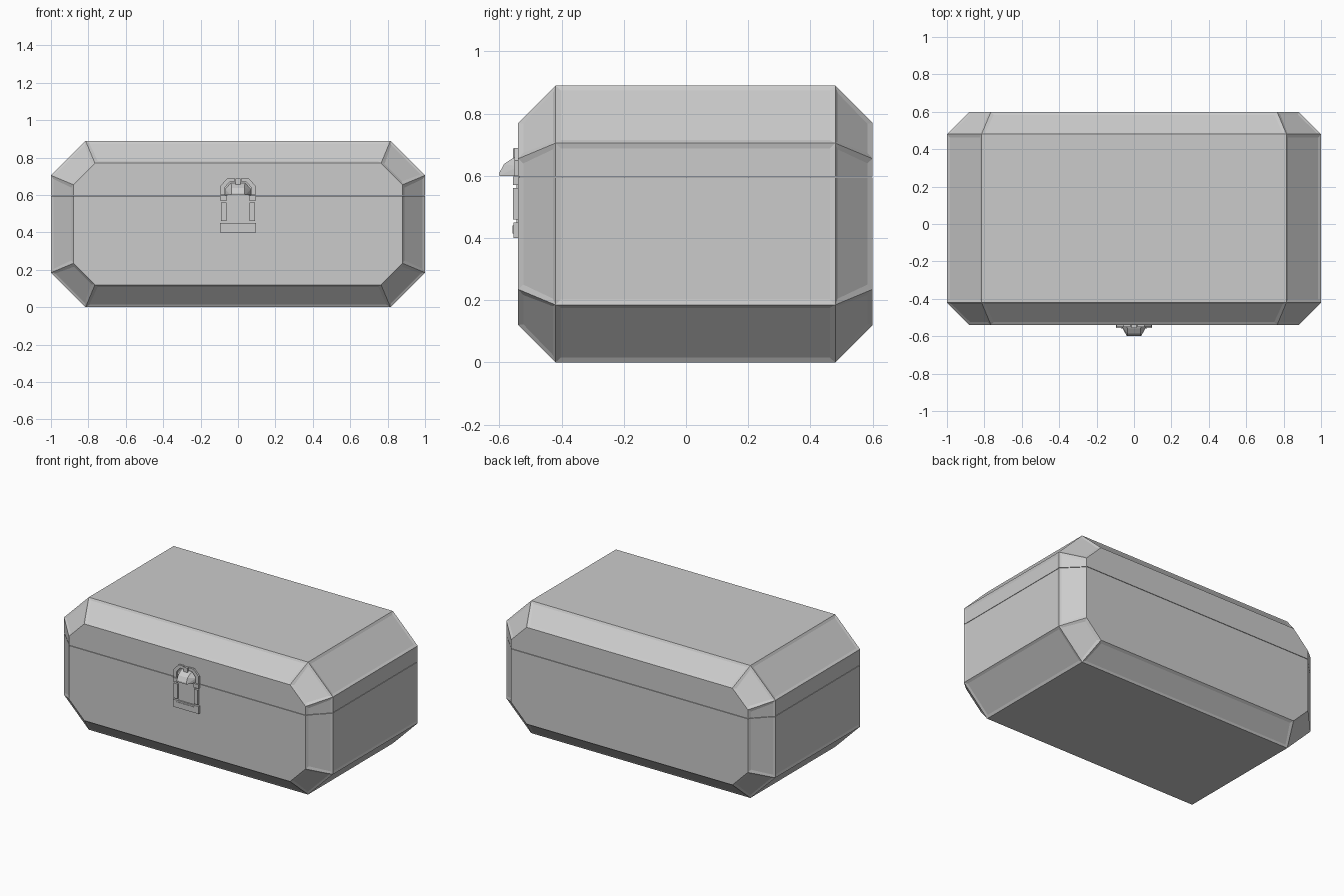
import bpy, bmesh
from mathutils import Vector

if "Cube" in bpy.data.objects:
    bpy.data.objects.remove(bpy.data.objects["Cube"])


def finish(name, bm):
    bmesh.ops.recalc_face_normals(bm, faces=bm.faces)
    me = bpy.data.meshes.new(name)
    bm.to_mesh(me)
    bm.free()
    ob = bpy.data.objects.new(name, me)
    bpy.context.collection.objects.link(ob)
    return ob


def octagon(bm, y, w, z0, z1, cx, cz):
    pts = [(cx, z0), (w, cz), (w, z0 + z1 - cz), (cx, z1),
           (-cx, z1), (-w, z0 + z1 - cz), (-w, cz), (-cx, z0)]
    return [bm.verts.new((x, y, z)) for x, z in pts]


# chamfered octagonal chest with shallow recessed panels
def chest():
    bm = bmesh.new()
    inner, outer = (0.88, 0.12, 0.77, 0.765, 0.235), (1.0, 0, 0.89, 0.815, 0.185)
    rings = [octagon(bm, y, *s) for y, s in
             ((-0.54, inner), (-0.42, outer), (0.48, outer), (0.60, inner))]
    bm.faces.new(rings[0])
    bm.faces.new(rings[3])
    panels = []
    for a, b in zip(rings, rings[1:]):
        for i in range(8):
            j = (i + 1) % 8
            panels.append(bm.faces.new((a[i], a[j], b[j], b[i])))
    bmesh.ops.recalc_face_normals(bm, faces=bm.faces)
    panels = [f for f in panels if abs(f.normal.z) < 0.99]
    bmesh.ops.inset_individual(bm, faces=panels, thickness=0.025)
    for f in panels:
        n = f.normal.copy()
        for v in f.verts:
            v.co -= n * 0.004
    return bm


# split at the seam into base and lid
def half(name, z, above):
    bm = chest()
    bmesh.ops.bisect_plane(bm, geom=bm.verts[:] + bm.edges[:] + bm.faces[:],
                           plane_co=(0, 0, z), plane_no=(0, 0, 1),
                           clear_inner=above, clear_outer=not above)
    edges = [e for e in bm.edges if e.is_boundary]
    bmesh.ops.holes_fill(bm, edges=edges, sides=0)
    finish(name, bm)


half("chest_base", 0.594, False)
half("chest_lid", 0.597, True)


# flat plate from an x/z outline, mirrored on request
def plate(name, outline, y0, y1, mirror=False):
    bm = bmesh.new()
    for s in ((1, -1) if mirror else (1,)):
        f = bm.faces.new([bm.verts.new((s * x, y1, z)) for x, z in outline])
        ext = bmesh.ops.extrude_face_region(bm, geom=[f], use_keep_orig=True)
        for v in ext["geom"]:
            if isinstance(v, bmesh.types.BMVert):
                v.co.y = y0
    finish(name, bm)


def rect(x0, x1, z0, z1):
    return [(x0, z0), (x1, z0), (x1, z1), (x0, z1)]


# latch frame
plate("latch_foot", rect(-0.095, 0.095, 0.40, 0.45), -0.555, -0.535)
plate("latch_foot_bar", rect(-0.07, 0.07, 0.415, 0.44), -0.558, -0.55)
plate("latch_post", rect(0.062, 0.09, 0.46, 0.56), -0.556, -0.535, True)
plate("latch_collar", rect(0.06, 0.095, 0.57, 0.597), -0.556, -0.535, True)
plate("latch_back", rect(-0.065, 0.065, 0.45, 0.597), -0.545, -0.535)
plate("latch_arch", [(0.07, 0.60), (0.094, 0.60), (0.094, 0.65), (0.055, 0.69),
                     (0.018, 0.69), (0.018, 0.67), (0.045, 0.67), (0.07, 0.64)],
      -0.552, -0.535, True)
plate("latch_clip", rect(-0.014, 0.014, 0.65, 0.687), -0.556, -0.535)

# faceted scoop handle
bm = bmesh.new()
for x, y, z in [(0.07, -0.538, 0.60), (0.07, -0.538, 0.63), (0.04, -0.538, 0.665),
                (0.06, -0.56, 0.60), (0.055, -0.56, 0.63), (0.035, -0.56, 0.655),
                (0.045, -0.585, 0.60), (0.035, -0.585, 0.638),
                (0.038, -0.60, 0.60), (0.035, -0.60, 0.61)]:
    for s in (1, -1):
        bm.verts.new((s * x, y, z))
hull = bmesh.ops.convex_hull(bm, input=bm.verts[:])
bmesh.ops.delete(bm, geom=[v for v in bm.verts if not v.link_faces], context='VERTS')
finish("latch_handle", bm)
